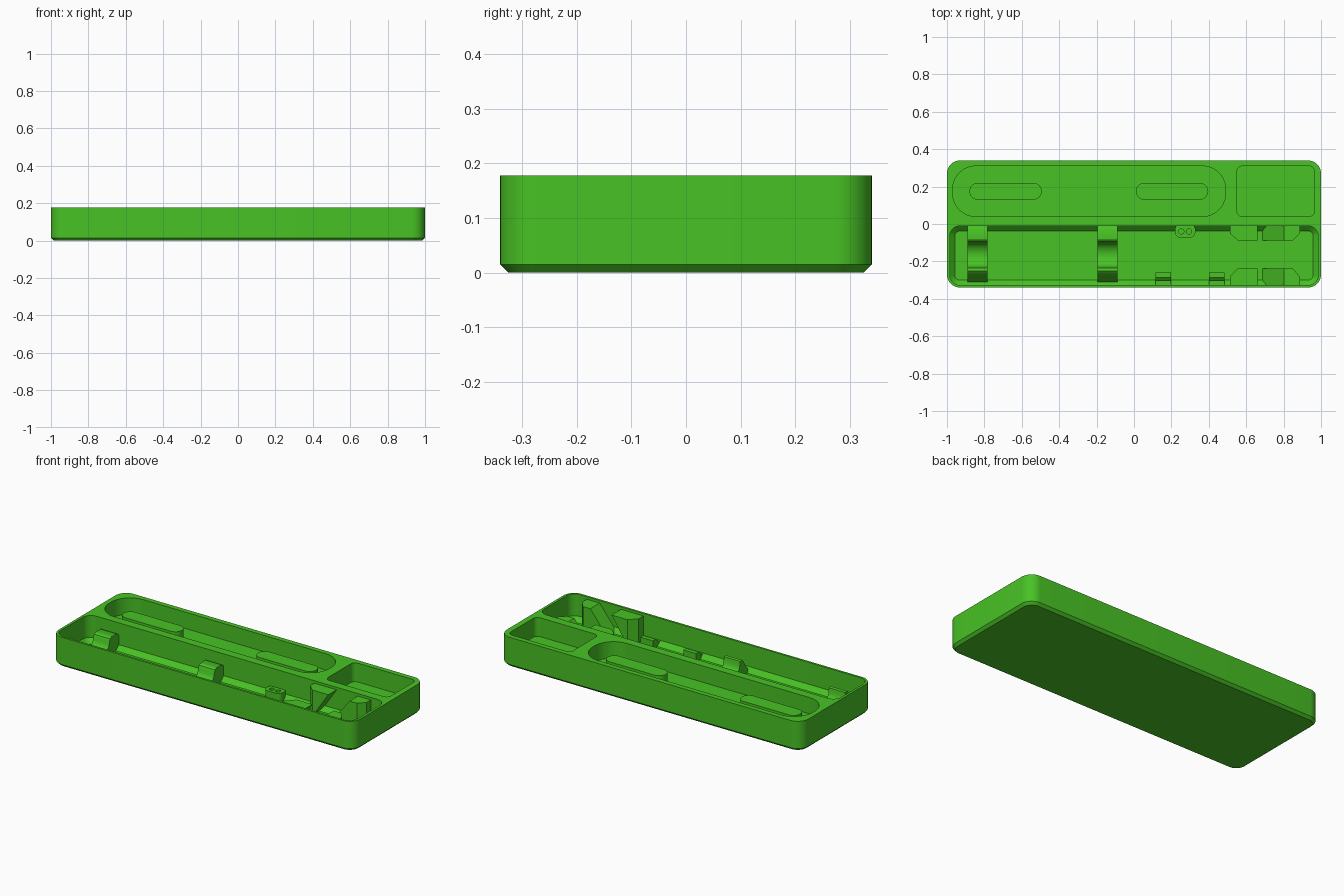
import bpy, bmesh, math

if "Cube" in bpy.data.objects:
    bpy.data.objects.remove(bpy.data.objects["Cube"])

green = bpy.data.materials.new("leaf green")
green.diffuse_color = (0.065, 0.54, 0.018, 1)
green.use_nodes = True
green.node_tree.nodes["Principled BSDF"].inputs["Base Color"].default_value = green.diffuse_color


def finish(name, bm):
    bmesh.ops.recalc_face_normals(bm, faces=bm.faces)
    me = bpy.data.meshes.new(name)
    bm.to_mesh(me)
    bm.free()
    me.materials.append(green)
    ob = bpy.data.objects.new(name, me)
    bpy.context.collection.objects.link(ob)
    return ob


def outline(x0, x1, y0, y1, r, n=10):
    """Rounded rectangle as a list of points."""
    pts = []
    for cx, cy, a in ((x1 - r, y1 - r, 0), (x0 + r, y1 - r, 90),
                      (x0 + r, y0 + r, 180), (x1 - r, y0 + r, 270)):
        for i in range(n + 1):
            t = math.radians(a + 90 * i / n)
            pts.append((cx + r * math.cos(t), cy + r * math.sin(t)))
    return pts


def rounded(name, x0, x1, y0, y1, r, sections):
    """Rounded block lofted through (z, inset) sections."""
    bm = bmesh.new()
    rings = []
    for z, d in sections:
        pts = outline(x0 + d, x1 - d, y0 + d, y1 - d, max(r - d, 0.004))
        rings.append([bm.verts.new((x, y, z)) for x, y in pts])
    n = len(rings[0])
    for a, b in zip(rings, rings[1:]):
        for i in range(n):
            bm.faces.new((a[i], a[(i + 1) % n], b[(i + 1) % n], b[i]))
    bm.faces.new(rings[0])
    bm.faces.new(rings[-1])
    return finish(name, bm)


def prism(name, pts, lo, hi, axis):
    """Extrude a profile along an axis; pts hold the two other coordinates."""
    bm = bmesh.new()
    place = {"x": lambda p, t: (t, p[0], p[1]),
             "y": lambda p, t: (p[0], t, p[1]),
             "z": lambda p, t: (p[0], p[1], t)}[axis]
    a = [bm.verts.new(place(p, lo)) for p in pts]
    b = [bm.verts.new(place(p, hi)) for p in pts]
    n = len(pts)
    for i in range(n):
        bm.faces.new((a[i], a[(i + 1) % n], b[(i + 1) % n], b[i]))
    bm.faces.new(a)
    bm.faces.new(b)
    return finish(name, bm)


def cut(ob, cutter):
    mod = ob.modifiers.new("cut", "BOOLEAN")
    mod.operation = "DIFFERENCE"
    mod.solver = "EXACT"
    mod.object = cutter
    bpy.context.view_layer.objects.active = ob
    bpy.ops.object.modifier_apply(modifier=mod.name)
    bpy.data.objects.remove(cutter)


TOP, FLOOR, BACK_FLOOR = 0.178, 0.02, 0.08

# Case body with chamfered underside and three pockets
case = rounded("case", -1, 1, -0.34, 0.34, 0.07,
               [(0, 0.015), (0.015, 0), (TOP, 0)])
cut(case, rounded("long_pocket", -0.985, 0.985, -0.327, -0.01, 0.055,
                  [(FLOOR, 0.027), (FLOOR + 0.027, 0), (0.25, 0)]))
cut(case, rounded("oval_pocket", -0.97, 0.49, 0.04, 0.31, 0.125,
                  [(BACK_FLOOR, 0), (0.25, 0)]))
cut(case, rounded("square_pocket", 0.55, 0.965, 0.04, 0.31, 0.03,
                  [(0.065, 0), (0.25, 0)]))

# Raised pads in the oval pocket
for i, x in enumerate((-0.88, 0.01)):
    rounded(f"pad_{i + 1}", x, x + 0.387, 0.13, 0.22, 0.0449,
            [(BACK_FLOOR - 0.01, 0), (0.14, 0)])

# Snap cradles: a tall post, a round saddle and a hooked post
saddle = [(-0.165 + 0.066 * math.cos(t), 0.095 - 0.055 * math.sin(t))
          for t in (math.pi * i / 12 for i in range(13))]
cradle = ([(-0.005, 0.01), (-0.005, 0.10), (-0.02, 0.115), (-0.03, 0.12),
           (-0.08, 0.12), (-0.092, 0.113)] + saddle +
          [(-0.234, 0.115), (-0.25, 0.118), (-0.262, 0.11),
           (-0.285, 0.07), (-0.31, 0.04), (-0.31, 0.01)])
for i, x in enumerate((-0.89, -0.195)):
    prism(f"cradle_{i + 1}", cradle, x, x + 0.107, "x")

# Small stepped tabs on the front wall
tab = [(-0.33, 0.01), (-0.33, 0.045), (-0.302, 0.045), (-0.302, 0.055),
       (-0.285, 0.07), (-0.258, 0.07), (-0.258, 0.01)]
for i, x in enumerate((0.115, 0.4)):
    prism(f"tab_{i + 1}", tab, x, x + 0.083, "x")

# Two-hole holder on the divider
holder = rounded("holder", 0.219, 0.328, -0.072, 0.0, 0.028,
                 [(0.01, 0), (0.07, 0)])
for x in (0.253, 0.294):
    cut(holder, rounded("hole", x - 0.014, x + 0.014, -0.054, -0.026, 0.0139,
                        [(0.03, 0), (0.1, 0)]))

# Jaw blocks facing each other, split by a slanted slot
for name, wall, mid, edge in (("rear_jaw_block", -0.005, -0.05, -0.088),
                              ("front_jaw_block", -0.332, -0.282, -0.238)):
    plan = [(0.512, wall), (0.512, mid), (0.555, edge),
            (0.85, edge), (0.887, mid), (0.887, wall)]
    block = prism(name, plan, 0.01, 0.163, "z")
    slot = [(0.55, 0.0), (0.672, 0.18), (0.815, 0.18), (0.67, 0.0)]
    cut(block, prism("slot", slot, -0.5, 0.5, "y"))

# Smooth the round corners, keep the edges sharp
for ob in bpy.context.scene.objects:
    bpy.ops.object.select_all(action="DESELECT")
    ob.select_set(True)
    bpy.context.view_layer.objects.active = ob
    bpy.ops.object.shade_smooth_by_angle(angle=math.radians(30))
